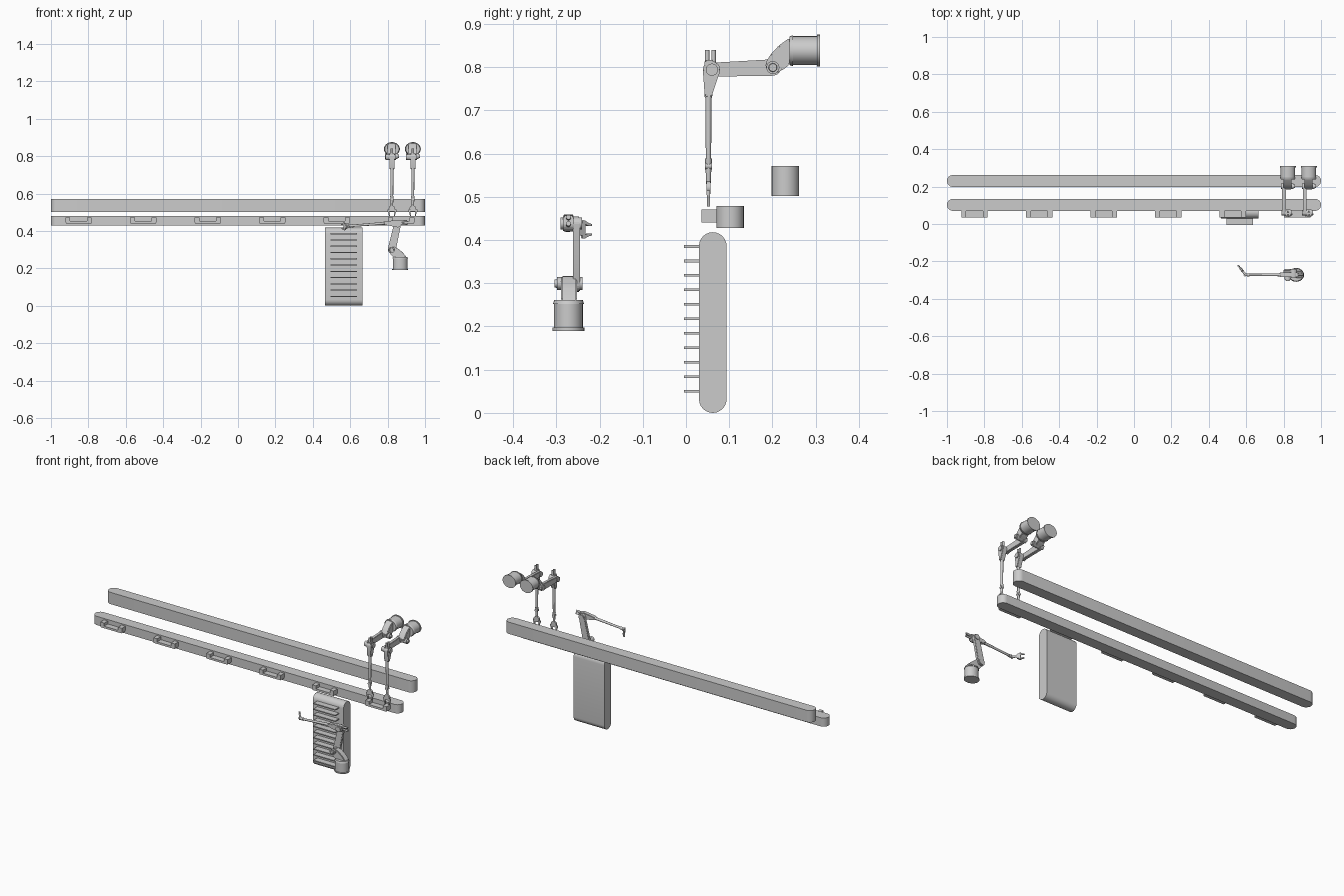
import bpy, bmesh
from math import pi, sin, cos, atan2, acos, radians
from mathutils import Matrix, Vector

if "Cube" in bpy.data.objects:
    bpy.data.objects.remove(bpy.data.objects["Cube"])

T = Matrix.Translation
FLIP = Matrix.Rotation(pi / 2, 4, 'X')      # profile plane XY -> XZ


def finish(name, bm, M, bevel=0):
    if bevel:
        bmesh.ops.bevel(bm, geom=bm.edges[:], offset=bevel, segments=2, affect='EDGES')
    bmesh.ops.recalc_face_normals(bm, faces=bm.faces[:])
    me = bpy.data.meshes.new(name)
    bm.to_mesh(me)
    bm.free()
    me.transform(M)
    ob = bpy.data.objects.new(name, me)
    bpy.context.collection.objects.link(ob)
    bpy.ops.object.select_all(action='DESELECT')
    bpy.context.view_layer.objects.active = ob
    ob.select_set(True)
    bpy.ops.object.shade_smooth_by_angle(angle=radians(35))
    return ob


def box(name, lo, hi, M=Matrix(), bevel=0):
    bm = bmesh.new()
    bmesh.ops.create_cube(bm, size=1)
    lo, hi = Vector(lo), Vector(hi)
    for v in bm.verts:
        v.co = Vector([(a + b) / 2 + c * (b - a) for a, b, c in zip(lo, hi, v.co)])
    return finish(name, bm, M, bevel)


def rod(name, p, q, r0, r1=None, M=Matrix(), seg=24):
    p, q = Vector(p), Vector(q)
    d = q - p
    bm = bmesh.new()
    bmesh.ops.create_cone(bm, cap_ends=True, segments=seg, radius1=r0,
                          radius2=r0 if r1 is None else r1, depth=d.length)
    return finish(name, bm, M @ T((p + q) / 2) @ d.to_track_quat('Z', 'Y').to_matrix().to_4x4())


def capsule(p, r0, q, r1, n=12):
    """Outline around two circles joined by their tangents."""
    dx, dy = q[0] - p[0], q[1] - p[1]
    a = atan2(dy, dx)
    t = acos((r0 - r1) / (dx * dx + dy * dy) ** 0.5)
    pts = [(q[0] + r1 * cos(a - t + 2 * t * i / n), q[1] + r1 * sin(a - t + 2 * t * i / n))
           for i in range(n + 1)]
    s = 2 * pi - 2 * t
    return pts + [(p[0] + r0 * cos(a + t + s * i / n), p[1] + r0 * sin(a + t + s * i / n))
                  for i in range(n + 1)]


def prism(name, pts, z0, z1, M=Matrix(), bevel=0):
    bm = bmesh.new()
    f = bm.faces.new([bm.verts.new((x, y, z0)) for x, y in pts])
    ex = bmesh.ops.extrude_face_region(bm, geom=[f])
    for v in ex['geom']:
        if isinstance(v, bmesh.types.BMVert):
            v.co.z = z1
    return finish(name, bm, M, bevel)


# long belts, round ended in plan
prism("upper_belt", capsule((-.968, .23), .032, (.968, .23), .032), .502, .571)
prism("lower_belt", capsule((-.968, .102), .032, (.968, .102), .032), .428, .479)

# carriers on the front of the lower belt
for i in range(6):
    x = -.852 + i * .345
    box("carrier_base", (x - .068, .036, .441), (x + .068, .072, .453))
    for s in (-1, 1):
        a, b = sorted((x + s * .045, x + s * .07))
        box("carrier_end", (a, .036, .445), (b, .072, .471))

# upright elevator belt with slats
UP = Matrix(((0, 0, -1, .566), (0, 1, 0, 0), (1, 0, 0, 0), (0, 0, 0, 1)))
prism("elevator_belt", capsule((.032, .062), .032, (.386, .062), .032), -.1, .1, UP)
for i in range(11):
    z = .05 + i * .0335
    box("elevator_slat", (.495, -.005, z - .003), (.636, .034, z + .003))


def robot(tag, origin, axes, elbow, pitch, yaw, roll, reach):
    """Local frame: X forward, Y left, Z along the base axis."""
    M = T(origin) @ Matrix.Diagonal((1.15, 1, 1, 1)) @ axes.to_4x4()
    n = lambda s: tag + "_" + s
    S = (.039, .109)
    # base and turret
    rod(n("base_flange"), (0, 0, 0), (0, 0, .007), .037, M=M)
    rod(n("base_body"), (0, 0, .007), (0, 0, .062), .0335, M=M)
    rod(n("base_cap"), (0, 0, .062), (0, 0, .071), .036, .033, M=M)
    prism(n("turret"), [(-.030, .070), (-.012, .095), (.008, .114), (.030, .127), (.048, .122),
                        (.054, .110), (.046, .088), (.032, .070)], -.017, .02, M @ FLIP, .003)
    rod(n("shoulder_joint"), (S[0], -.032, S[1]), (S[0], .026, S[1]), .015, M=M)
    rod(n("shoulder_motor"), (S[0], .02, S[1]), (S[0], .032, S[1]), .011, .009, M=M)
    # upper arm on the right hand side
    prism(n("upper_arm"), capsule(S, .019, elbow, .016), .01, .027, M @ FLIP, .002)
    # forearm, running along X from the elbow
    F = M @ T((elbow[0], 0, elbow[1])) @ Matrix.Rotation(pitch, 4, 'Y')
    rod(n("elbow_joint"), (0, -.031, 0), (0, .018, 0), .014, M=F)
    prism(n("elbow_housing"), capsule((0, .001), .02, (.055, .008), .009), -.012, .012,
          F @ FLIP, .002)
    box(n("elbow_block"), (-.022, -.012, -.006), (.012, .012, .017), F, .003)
    for z in (-.004, .011):
        rod(n("forearm_motor"), (-.046, 0, z), (-.01, 0, z), .0055, M=F, seg=16)
    rod(n("forearm_collar"), (.045, 0, .008), (.066, 0, .008), .0095, .0085, M=F)
    rod(n("forearm_tube"), (.06, 0, .008), (.212, 0, .008), .0075, .006, M=F)
    rod(n("forearm_tip"), (.206, 0, .008), (.226, 0, .008), .0085, .0065, M=F)
    # wrist and gripper
    W = (F @ T((.223, 0, .008)) @ Matrix.Rotation(yaw, 4, 'Z') @ Matrix.Rotation(roll, 4, 'X')
         @ Matrix.Diagonal((reach, 1, 1, 1)))
    rod(n("wrist_pivot"), (0, 0, -.008), (0, 0, .008), .008, M=W)
    rod(n("wrist_link"), (0, 0, 0), (.045, 0, 0), .007, .005, M=W)
    rod(n("gripper_hub"), (.05, 0, -.005), (.05, 0, .005), .015, M=W)
    box(n("gripper_palm"), (.056, -.021, -.004), (.068, .021, .004), W, .001)
    for s in (-1, 1):
        prism(n("gripper_finger"), [(.064, s * .021), (.064, s * .013), (.078, s * .009),
                                    (.094, s * .009), (.094, s * .013), (.08, s * .016)],
              -.003, .003, W)


# two robots hung from behind, one standing robot in front
HUNG = Matrix(((0, 1, 0), (0, 0, -1), (-1, 0, 0)))
STAND = Matrix(((-1, 0, 0), (0, -1, 0), (0, 0, 1)))
for k, x in enumerate((.823, .935)):
    robot("rear_robot_%d" % (k + 1), (x, .31, .838), HUNG, (.044, .25), 0, 0, 0, 1)
robot("front_robot", (.867, -.272, .19), STAND, (.012, .248), radians(5),
      radians(-55), pi / 2, .68)
